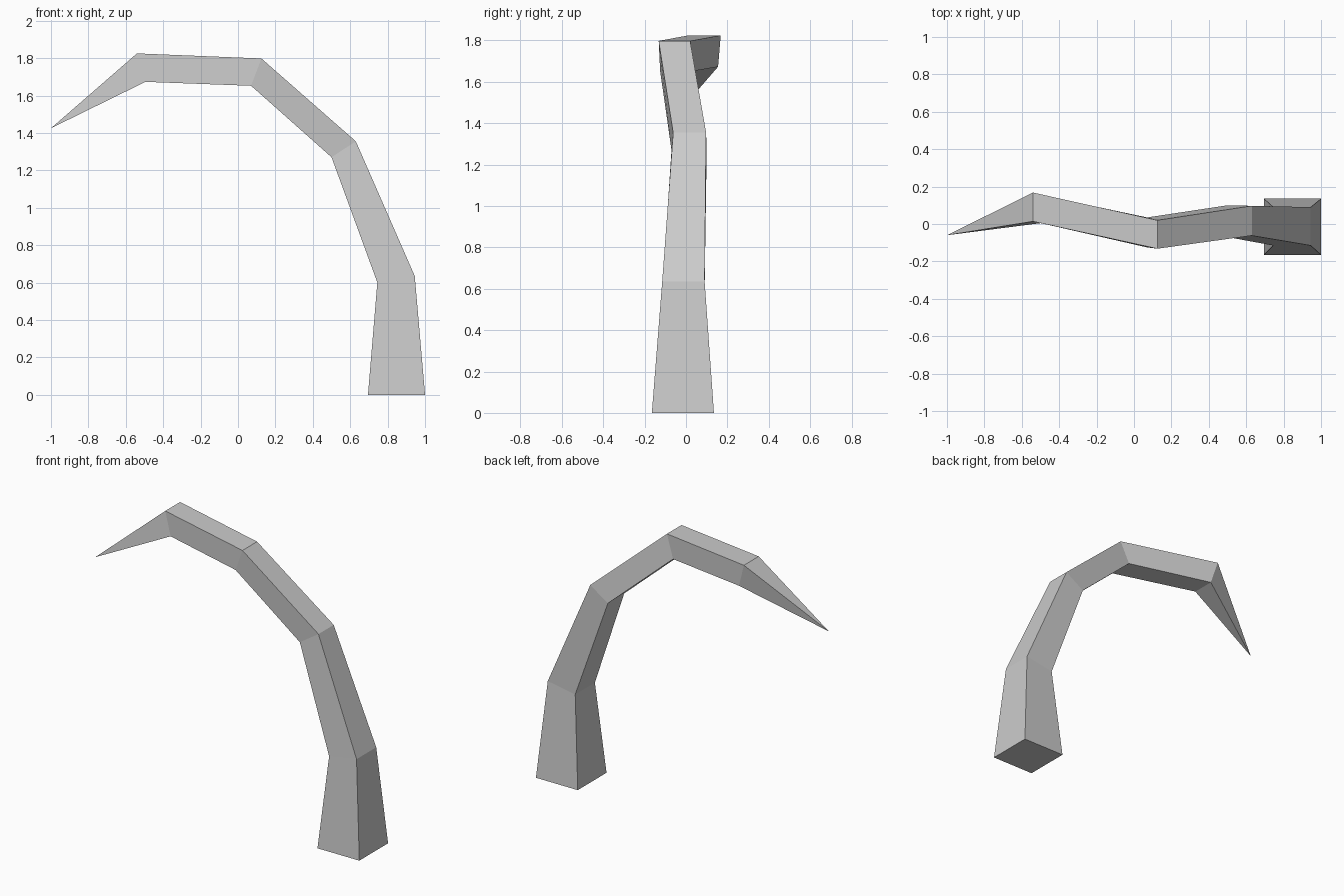
import bpy, bmesh

if "Cube" in bpy.data.objects:
    bpy.data.objects.remove(bpy.data.objects["Cube"])

# Stations along the tusk: inner (x, z), outer (x, z), inner y range, outer y range
stations = [
    ((0.695, 0.00), (1.00, 0.00), (-0.165, 0.135), (-0.165, 0.135)),
    ((0.745, 0.60), (0.945, 0.635), (-0.115, 0.09), (-0.115, 0.09)),
    ((0.50, 1.27), (0.63, 1.355), (-0.07, 0.10), (-0.062, 0.097)),
    ((0.07, 1.652), (0.125, 1.798), (-0.125, 0.035), (-0.132, 0.02)),
    ((-0.495, 1.673), (-0.54, 1.825), (0.005, 0.155), (0.014, 0.168)),
]
tip_point = (-1.0, -0.06, 1.425)

bm = bmesh.new()

# Square rings of the curved shaft
rings = []
for (xi, zi), (xo, zo), (a, b), (c, d) in stations:
    corners = [(xi, a, zi), (xo, c, zo), (xo, d, zo), (xi, b, zi)]
    rings.append([bm.verts.new(p) for p in corners])

# Side walls between neighbouring rings
for low, high in zip(rings, rings[1:]):
    for i in range(4):
        j = (i + 1) % 4
        bm.faces.new((low[i], low[j], high[j], high[i]))

# Flat base and pointed tip
bm.faces.new(rings[0][::-1])
tip = bm.verts.new(tip_point)
for i in range(4):
    bm.faces.new((rings[-1][i], rings[-1][(i + 1) % 4], tip))

bmesh.ops.recalc_face_normals(bm, faces=bm.faces)
mesh = bpy.data.meshes.new("curved_tusk")
bm.to_mesh(mesh)
bm.free()
bpy.context.collection.objects.link(bpy.data.objects.new("curved_tusk", mesh))
